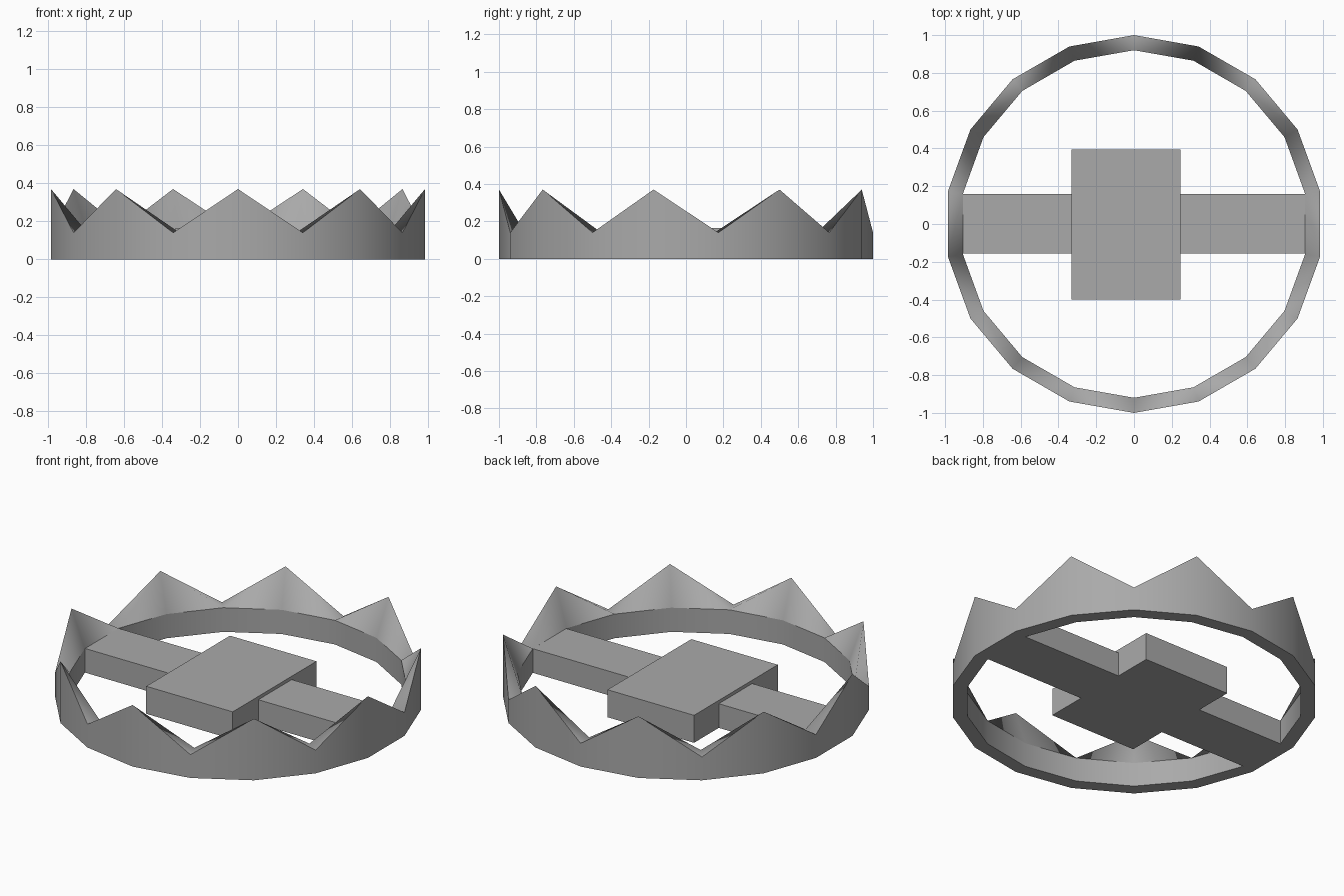
import bpy, bmesh, math

if "Cube" in bpy.data.objects:
    bpy.data.objects.remove(bpy.data.objects["Cube"])

metal = bpy.data.materials.new("grey_metal")
metal.diffuse_color = (0.4, 0.4, 0.4, 1)
metal.use_nodes = True
metal.node_tree.nodes["Principled BSDF"].inputs["Base Color"].default_value = metal.diffuse_color


def finish(bm, name):
    bmesh.ops.recalc_face_normals(bm, faces=bm.faces)
    mesh = bpy.data.meshes.new(name)
    bm.to_mesh(mesh)
    bm.free()
    mesh.materials.append(metal)
    obj = bpy.data.objects.new(name, mesh)
    bpy.context.collection.objects.link(obj)
    return obj


def box(name, x0, x1, y0, y1, z1):
    bm = bmesh.new()
    bmesh.ops.create_cube(bm, size=1)
    for v in bm.verts:
        v.co = ((x0 + x1) / 2 + v.co.x * (x1 - x0),
                (y0 + y1) / 2 + v.co.y * (y1 - y0),
                (v.co.z + 0.5) * z1)
    return finish(bm, name)


# Toothed ring: 18 sides, every second outer vertex is a tooth tip
SIDES, R_OUT, R_IN = 18, 1.0, 0.92
RIM, TIP, VALLEY = 0.145, 0.37, 0.14
bm = bmesh.new()
rows = []
for i in range(SIDES):
    a = math.radians(-90 + i * 360 / SIDES)
    c, s = math.cos(a), math.sin(a)
    top = TIP if i % 2 == 0 else VALLEY
    rows.append([bm.verts.new((r * c, r * s, z)) for r, z in
                 ((R_OUT, 0), (R_OUT, top), (R_IN, RIM), (R_IN, 0))])
for i in range(SIDES):
    p, q = rows[i], rows[(i + 1) % SIDES]
    for j in (0, 2, 3):
        k = (j + 1) % 4
        bm.faces.new((p[j], q[j], q[k], p[k]))
    # sloped tooth back, split from outer tip to inner valley
    if i % 2 == 0:
        bm.faces.new((p[1], q[1], q[2]))
        bm.faces.new((p[1], q[2], p[2]))
    else:
        bm.faces.new((p[1], q[1], p[2]))
        bm.faces.new((q[1], q[2], p[2]))
# smooth around the ring, sharp along its four rims
for f in bm.faces:
    f.smooth = True
for i in range(SIDES):
    for j in range(4):
        bm.edges.get((rows[i][j], rows[(i + 1) % SIDES][j])).smooth = False
finish(bm, "toothed_ring")

# Trigger plate and the two arms that hold it
box("trigger_plate", -0.33, 0.245, -0.40, 0.395, 0.165)
box("left_arm", -0.906, -0.33, -0.157, 0.16, RIM)
box("right_arm", 0.245, 0.906, -0.157, 0.16, RIM)
